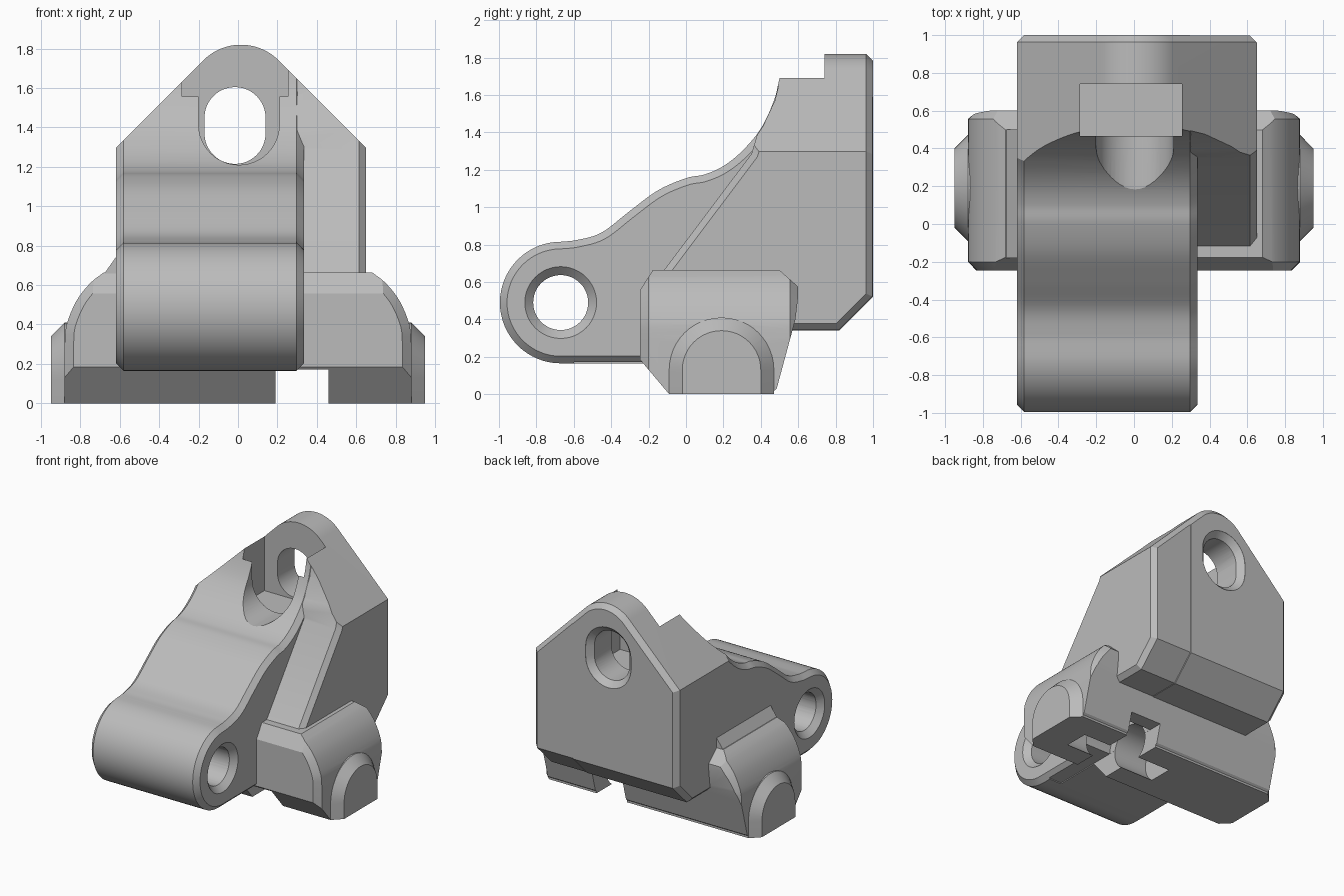
import bpy, bmesh, math
from mathutils import Vector

cube = bpy.data.objects.get("Cube")
if cube:
    bpy.data.objects.remove(cube, do_unlink=True)

grey = bpy.data.materials.new("plain grey")
grey.use_nodes = True
colour = (0.5, 0.5, 0.5, 1)
grey.diffuse_color = colour
grey.node_tree.nodes["Principled BSDF"].inputs["Base Color"].default_value = colour


def arc(cu, cv, r, start, end, n=24):
    angles = [math.radians(start + (end - start) * i / n) for i in range(n + 1)]
    return [(cu + r * math.cos(a), cv + r * math.sin(a)) for a in angles]


def circle(cu, cv, r):
    return arc(cu, cv, r, 0, 360, 48)[:-1]


def stadium(cu, low, high, r):
    return arc(cu, high, r, 0, 180) + arc(cu, low, r, 180, 360)


def spline(points, steps=6):
    """Smooth curve through the points."""
    p = [Vector(q) for q in points]
    p = [2 * p[0] - p[1]] + p + [2 * p[-1] - p[-2]]
    out = []
    for a, b, c, d in zip(p, p[1:], p[2:], p[3:]):
        for i in range(steps):
            t = i / steps
            q = 0.5 * (2 * b + (c - a) * t + (2 * a - 5 * b + 4 * c - d) * t ** 2
                       + (3 * b - a - 3 * c + d) * t ** 3)
            out.append(tuple(q))
    return out + [tuple(points[-1])]


def prism(name, axis, profile, start, end, chamfer=0):
    """Extrude a profile along x (y, z points) or y (x, z points), chamfering both caps."""
    def place(u, v, t):
        return (t, u, v) if axis == "x" else (u, t, v)
    bm = bmesh.new()
    rings = [[bm.verts.new(place(u, v, t)) for u, v in profile] for t in (start, end)]
    caps = [bm.faces.new(r) for r in rings]
    n = len(profile)
    for i in range(n):
        j = (i + 1) % n
        bm.faces.new((rings[0][i], rings[0][j], rings[1][j], rings[1][i]))
    bmesh.ops.recalc_face_normals(bm, faces=bm.faces)
    if chamfer:
        edges = [e for f in caps for e in f.edges]
        bmesh.ops.bevel(bm, geom=edges, offset=chamfer, segments=1,
                        affect="EDGES", clamp_overlap=False)
        bmesh.ops.recalc_face_normals(bm, faces=bm.faces)
    mesh = bpy.data.meshes.new(name)
    bm.to_mesh(mesh)
    bm.free()
    mesh.materials.append(grey)
    obj = bpy.data.objects.new(name, mesh)
    bpy.context.collection.objects.link(obj)
    return obj


def box(name, x, y, z):
    return prism(name, "y", [(x[0], z[0]), (x[1], z[0]), (x[1], z[1]), (x[0], z[1])], *y)


def combine(target, tool, operation):
    mod = target.modifiers.new(operation, "BOOLEAN")
    mod.operation = operation
    mod.solver = "EXACT"
    mod.object = tool
    bpy.context.view_layer.objects.active = target
    bpy.ops.object.modifier_apply(modifier=mod.name)
    bpy.data.objects.remove(tool, do_unlink=True)


# Arm and upright block, one side profile
upper = [(0.3, 1.3), (0.4, 1.42), (0.47, 1.57), (0.5, 1.69)]
arm_top = spline([(-0.67, 0.815), (-0.58, 0.825), (-0.45, 0.865), (-0.3, 0.98), (-0.15, 1.09),
                  (0, 1.155), (0.1, 1.175), (0.2, 1.22)] + upper)
back = [(0.5, 1.9), (1, 1.9), (1, 0.52), (0.82, 0.34)]
arm_end = arc(-0.67, 0.49, 0.325, 270, 90, 32)[:-1]
body = prism("bracket_body", "x",
             arm_end + arm_top + back + [(0.45, 0.34), (0.4, 0.165)], -0.62, 0.335, 0.038)

# Slanted side beside the arm
slant = [(-0.12, 0.4), (-0.12, 0.66), (0.35, 1.285), (0.38, 1.385), (0.41, 1.43),
         (0.475, 1.57), (0.505, 1.69), (0.505, 1.9), (0.997, 1.9), (0.997, 0.523),
         (0.817, 0.343), (0.45, 0.343)]
combine(body, prism("side_block", "x", slant, 0.15, 0.65, 0.035), "UNION")

# Gabled, rounded top outline
gable = arc(0.015, 1.55, 0.27, 45, 135) + [(-1.3, 0.617), (-1.3, -0.5), (1.33, -0.5), (1.33, 0.617)]
combine(body, prism("gable", "y", gable, -1.3, 1.001, 0.038), "INTERSECT")

# Foot: side profile trimmed by a front outline, with bosses on its ends
foot_side = [(-0.09, -0.1), (-0.09, 0), (-0.25, 0.19), (-0.25, 0.55), (-0.17, 0.675),
             (-0.1, 0.69), (0.47, 0.69), (0.605, 0.57), (0.585, 0.4), (0.485, 0.03),
             (0.45, 0), (0.45, -0.1)]
foot = prism("foot", "x", foot_side, -1.2, 1.2)
shoulder = [(0.68, 0.665), (0.75, 0.61), (0.82, 0.52), (0.87, 0.4), (0.88, 0.3), (0.88, -0.2)]
left_edge = spline(shoulder[:5], 4) + shoulder[5:]
outline = left_edge + [(-x, z) for x, z in reversed(left_edge)]
combine(foot, prism("foot_outline", "y", outline, -0.245, 0.6, 0.045), "INTERSECT")
boss = arc(0.19, 0.13, 0.28, 0, 180) + [(-0.09, -0.2), (0.47, -0.2)]
combine(foot, prism("end_bosses", "x", boss, -0.95, 0.95, 0.07), "UNION")

# Sloping web between the block and the right end of the foot
web = [(-0.72, 0.6), (-0.6, 0.77), (-0.5, 0.77), (-0.5, 0.4), (-0.72, 0.4)]
combine(foot, prism("web", "y", web, -0.18, 0.5), "UNION")
combine(body, foot, "UNION")

# Cross hole in the arm, countersunk at both ends
combine(body, prism("arm_hole", "x", circle(-0.67, 0.49, 0.147), -1, 1), "DIFFERENCE")
for a, b in ((-1, -0.575), (0.29, 0.8)):
    combine(body, prism("arm_countersink", "x", circle(-0.67, 0.49, 0.192), a, b, 0.045),
            "DIFFERENCE")

# Bolt-head pocket, its front groove, and the slot through the back
combine(body, box("head_pocket", (-0.285, 0.255), (0.465, 0.74), (1.2, 2)), "DIFFERENCE")
combine(body, box("pocket_mouth", (-0.284, 0.254), (0.2, 0.6), (1.58, 2)), "DIFFERENCE")
groove = arc(0.005, 1.415, 0.205, 180, 360) + [(0.21, 2), (-0.2, 2)]
combine(body, prism("front_groove", "y", groove, -0.2, 0.6), "DIFFERENCE")
combine(body, prism("back_slot", "y", stadium(-0.015, 1.37, 1.45, 0.155), 0.6, 1.3), "DIFFERENCE")
combine(body, prism("slot_countersink", "y", stadium(-0.015, 1.37, 1.45, 0.2), 0.952, 1.3, 0.047),
        "DIFFERENCE")

# Underside: gap between the foot halves, axle bore and flat base
combine(body, box("foot_gap", (0.19, 0.46), (-0.6, 0.8), (-0.5, 0.172)), "DIFFERENCE")
combine(body, prism("gap_clearance", "x", circle(0.18, 0.15, 0.23), 0.191, 0.459), "DIFFERENCE")
combine(body, prism("axle_bore", "x", circle(0.18, 0.14, 0.17), -0.1, 0.7), "DIFFERENCE")
combine(body, box("base_trim", (-2, 2), (-2, 2), (-1, 0)), "DIFFERENCE")

# Smooth curved faces and keep the chamfers crisp
bpy.ops.object.select_all(action="DESELECT")
body.select_set(True)
bpy.context.view_layer.objects.active = body
bpy.ops.object.shade_smooth_by_angle(angle=math.radians(25))
